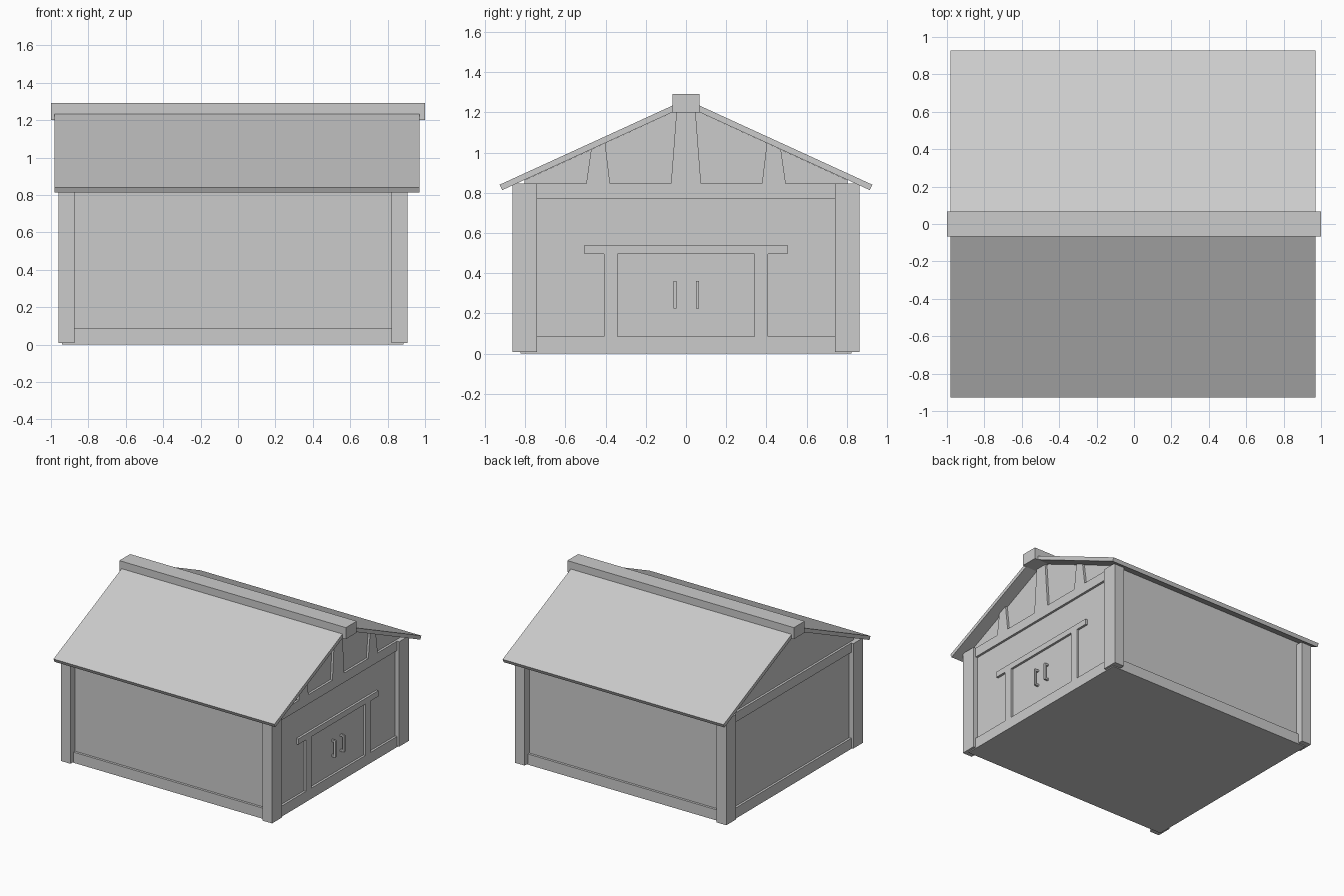
import bpy
import bmesh

if "Cube" in bpy.data.objects:
    bpy.data.objects.remove(bpy.data.objects["Cube"])

XC = -0.0275          # middle of the wall block along x
WALL_F, TRIM_F, POST_F = 0.868, 0.886, 0.905   # x of the door-side planes
WALL_Y, TRIM_Y, POST_Y = 0.803, 0.822, 0.863   # y of the long-side planes
SLOPE = 0.4585


def back(x):
    """Mirror a door-side x plane to the rear gable."""
    return 2 * XC - x


def under(y):
    """Height of the roof underside at y."""
    return 0.813 + (0.912 - abs(y)) * SLOPE


def prism(name, profile, x0, x1):
    """Extrude a (y, z) profile along x."""
    bm = bmesh.new()
    face = bm.faces.new([bm.verts.new((x0, y, z)) for y, z in profile])
    ext = bmesh.ops.extrude_face_region(bm, geom=[face])
    moved = [v for v in ext["geom"] if isinstance(v, bmesh.types.BMVert)]
    bmesh.ops.translate(bm, verts=moved, vec=(x1 - x0, 0, 0))
    bmesh.ops.recalc_face_normals(bm, faces=bm.faces)
    mesh = bpy.data.meshes.new(name)
    bm.to_mesh(mesh)
    bm.free()
    obj = bpy.data.objects.new(name, mesh)
    bpy.context.collection.objects.link(obj)
    return obj


def box(name, x0, x1, y0, y1, z0, z1):
    return prism(name, [(y0, z0), (y1, z0), (y1, z1), (y0, z1)], x0, x1)


# Floor slab and walls with gable ends
box("floor", back(TRIM_F), TRIM_F, -TRIM_Y, TRIM_Y, 0, 0.02)
prism("walls", [(-WALL_Y, 0.01), (WALL_Y, 0.01), (WALL_Y, under(WALL_Y)),
                (0, under(0)), (-WALL_Y, under(WALL_Y))], back(WALL_F), WALL_F)

# Corner posts and long-side base beams
for s in (-1, 1):
    ya, yb = sorted((s * 0.74, s * POST_Y))
    box("corner_post", POST_F - 0.085, POST_F, ya, yb, 0.008, 0.845)
    box("corner_post", back(POST_F), back(POST_F - 0.085), ya, yb, 0.008, 0.845)
    ya, yb = sorted((s * (WALL_Y - 0.02), s * TRIM_Y))
    box("side_base_beam", back(0.83), 0.83, ya, yb, 0.01, 0.085)

# Gable base and tie beams, front and rear
for a, b in ((WALL_F - 0.02, TRIM_F), (back(TRIM_F), back(WALL_F - 0.02))):
    box("gable_base_beam", a, b, -0.78, 0.78, 0.01, 0.085)
    box("gable_tie_beam", a, b, -0.82, 0.82, 0.77, 0.845)

# Tapered gable struts on the door side
for y, wb, wt in ((-0.437, 0.06, 0.035), (0, 0.075, 0.047), (0.437, 0.06, 0.035)):
    lo, hi = y - wt, y + wt
    top = [(hi, under(hi)), (lo, under(lo))]
    prism("gable_strut", [(y - wb, 0.84), (y + wb, 0.84)] + top, WALL_F - 0.02, TRIM_F)

# Door frame
box("door_lintel", WALL_F - 0.02, TRIM_F, -0.505, 0.505, 0.495, 0.54)
for s in (-1, 1):
    ya, yb = sorted((s * 0.34, s * 0.407))
    box("door_jamb", WALL_F - 0.02, TRIM_F, ya, yb, 0.08, 0.5)

# C-shaped door handles
for y in (-0.054, 0.057):
    handle = bmesh.new()
    handle.free()
    a, b = y - 0.008, y + 0.008
    box("handle_bar", WALL_F + 0.02, WALL_F + 0.034, a, b, 0.225, 0.36)
    for z in (0.225, 0.345):
        box("handle_bracket", WALL_F - 0.01, WALL_F + 0.022, a, b, z, z + 0.015)

# Roof sheets and ridge beam
prism("roof", [(-0.9265, 0.84), (-0.914, 0.813), (0, under(0)), (0.914, 0.813),
               (0.9265, 0.84), (0, 1.264)], -0.98, 0.97)
box("ridge_beam", -1, 1, -0.068, 0.068, 1.2, 1.292)
